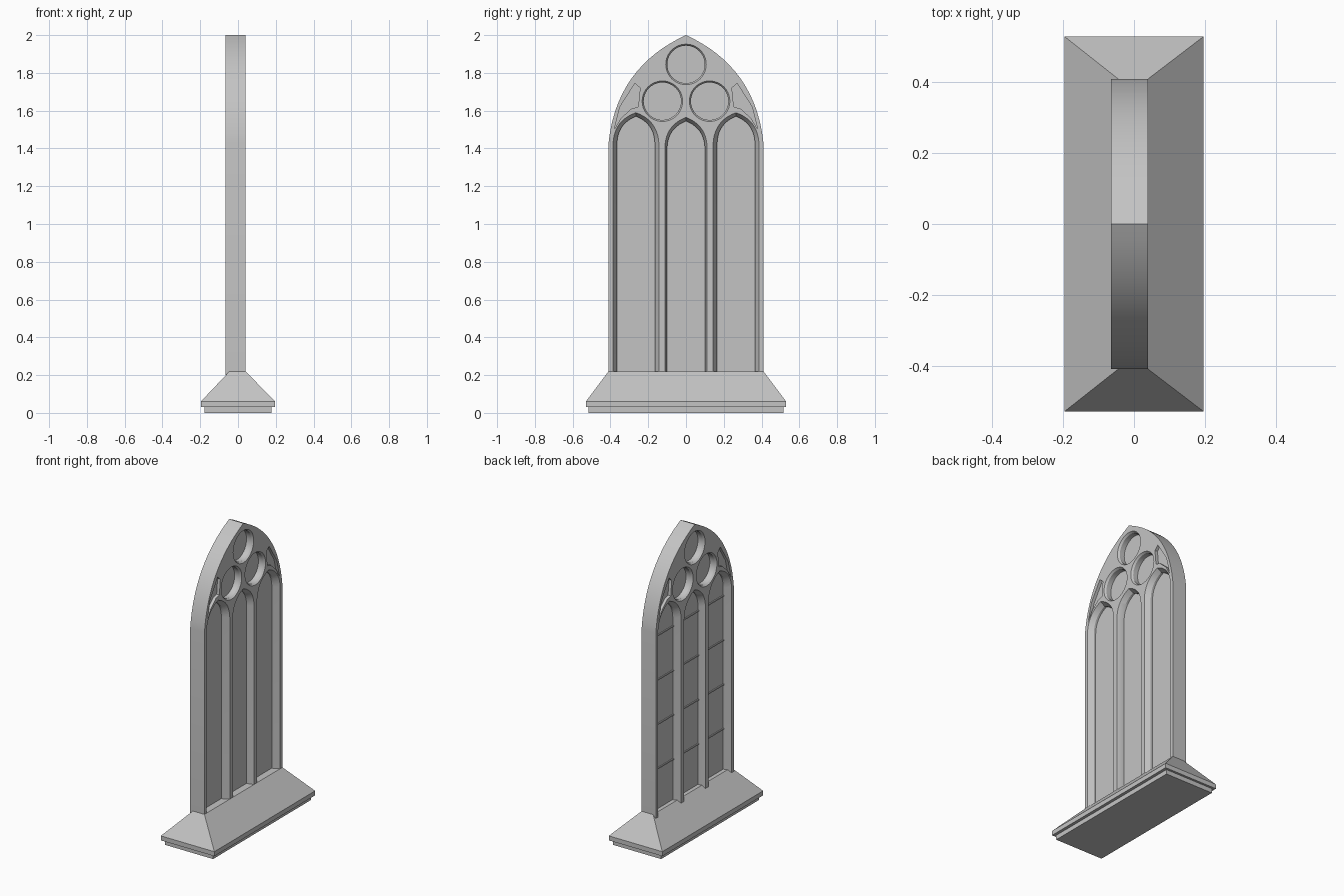
import bpy, bmesh, math
from mathutils import Vector

if "Cube" in bpy.data.objects:
    bpy.data.objects.remove(bpy.data.objects["Cube"], do_unlink=True)

stone = bpy.data.materials.new("grey_stone")
stone.use_nodes = True
GREY = (0.55, 0.55, 0.55, 1)
stone.diffuse_color = GREY
stone.node_tree.nodes["Principled BSDF"].inputs["Base Color"].default_value = GREY

FRONT, BACK = 0.04, -0.065
MIDDLE = (FRONT + BACK) / 2


def bowed(a, b, bulge, steps):
    """Points from a to b along a curve bowing outward to the right of travel."""
    a, b = Vector(a), Vector(b)
    d = (b - a).normalized()
    out = Vector((d.y, -d.x))
    return [a.lerp(b, i / steps) + out * 4 * bulge * (i / steps) * (1 - i / steps)
            for i in range(steps + 1)]


def pointed(centre, half, bottom, spring, apex, bulge, steps=10):
    """Outline of a pointed arch in the y-z plane."""
    right = bowed((half, spring), (0, apex), bulge, steps)
    side = [Vector((half, bottom))] + right
    left = [Vector((-p.x, p.y)) for p in reversed(side[:-1])]
    return [(p.x + centre, p.y) for p in side + left]


def disc(y, z, r, n=40):
    return [(y + r * math.cos(2 * math.pi * i / n), z + r * math.sin(2 * math.pi * i / n))
            for i in range(n)]


def loft(bm, sections):
    """Closed solid through (x, outline) sections."""
    rings = [[bm.verts.new((x, y, z)) for y, z in pts] for x, pts in sections]
    for a, b in zip(rings, rings[1:]):
        for i in range(len(a)):
            j = (i + 1) % len(a)
            bm.faces.new((a[i], a[j], b[j], b[i]))
    bm.faces.new(rings[0])
    bm.faces.new(rings[-1])


def finish(name, bm, smooth=False):
    bmesh.ops.recalc_face_normals(bm, faces=bm.faces)
    mesh = bpy.data.meshes.new(name)
    bm.to_mesh(mesh)
    bm.free()
    mesh.materials.append(stone)
    ob = bpy.data.objects.new(name, mesh)
    bpy.context.collection.objects.link(ob)
    return ob


def box(bm, x, y, z, size):
    verts = bmesh.ops.create_cube(bm, size=1)["verts"]
    bmesh.ops.scale(bm, vec=size, verts=verts)
    bmesh.ops.translate(bm, vec=(x, y, z), verts=verts)
    return verts


# Stepped plinth with a sloping top
bm = bmesh.new()
box(bm, 0, 0, 0.017, (0.355, 1.03, 0.034))
finish("plinth_foot", bm)
bm = bmesh.new()
box(bm, 0, 0, 0.045, (0.394, 1.06, 0.03))
finish("plinth_slab", bm)
bm = bmesh.new()
slope = box(bm, 0, 0, 0.14, (0.394, 1.06, 0.16))
for v in slope:
    if v.co.z > 0.14:
        v.co.x = FRONT if v.co.x > 0 else -0.045
        v.co.y = math.copysign(0.41, v.co.y)
finish("plinth_slope", bm)

# Pointed wall
bm = bmesh.new()
wall_outline = pointed(0, 0.41, 0.2, 1.43, 2.0, 0.1, 16)
loft(bm, [(BACK, wall_outline), (FRONT, wall_outline)])
wall = finish("window_frame", bm)

# Openings, splayed on both faces
LANCETS = [(-0.265, 1.59), (0, 1.565), (0.265, 1.59)]
ROUNDELS = [(0, 1.845), (-0.125, 1.65), (0.125, 1.65)]


def splayed(bm, wide, narrow, depth):
    loft(bm, [(BACK - 0.001, wide), (BACK + depth, narrow),
              (FRONT - depth, narrow), (FRONT + 0.001, wide)])


bm = bmesh.new()
for y, top in LANCETS:
    half = 0.122 if y else 0.112
    spring = top - 0.16
    splayed(bm, pointed(y, half, 0.1, spring, top, 0.033),
            pointed(y, 0.1, 0.1, spring, top - 0.02, 0.028), 0.032)
for y, z in ROUNDELS:
    splayed(bm, disc(y, z, 0.108), disc(y, z, 0.099), 0.012)

# Shallow spandrel panels beside the roundels
panel = [(0.253, 1.62), (0.29, 1.61), (0.345, 1.56), (0.38, 1.5),
         (0.35, 1.62), (0.27, 1.745), (0.243, 1.72)]
for side in (-1, 1):
    pts = [(side * y, z) for y, z in panel]
    loft(bm, [(FRONT - 0.02, pts), (FRONT + 0.001, pts)])
    loft(bm, [(BACK - 0.001, pts), (BACK + 0.02, pts)])
cutter = finish("opening_cutter", bm)
cutter.hide_render = True

cut = wall.modifiers.new("openings", "BOOLEAN")
cut.operation = "DIFFERENCE"
cut.solver = "EXACT"
cut.object = cutter
bpy.context.view_layer.update()
evaluated = wall.evaluated_get(bpy.context.evaluated_depsgraph_get())
wall.data = bpy.data.meshes.new_from_object(evaluated)
wall.modifiers.clear()
bpy.data.objects.remove(cutter, do_unlink=True)
bpy.context.view_layer.objects.active = wall
wall.select_set(True)
bpy.ops.object.shade_smooth_by_angle(angle=math.radians(25))

# Panes set in the middle of the wall
bm = bmesh.new()
for y, top in LANCETS:
    pane = pointed(y, 0.104, 0.2, top - 0.16, top - 0.015, 0.029)
    loft(bm, [(MIDDLE - 0.006, pane), (MIDDLE + 0.006, pane)])
for y, z in ROUNDELS:
    pane = disc(y, z, 0.102)
    loft(bm, [(MIDDLE - 0.006, pane), (MIDDLE + 0.006, pane)])
finish("window_panes", bm)

# Saddle bars across the back of each lancet
bm = bmesh.new()
for y, top in LANCETS:
    for i in range(4):
        box(bm, MIDDLE - 0.008, y, 0.49 + 0.295 * i, (0.01, 0.204, 0.008))
finish("saddle_bars", bm)
